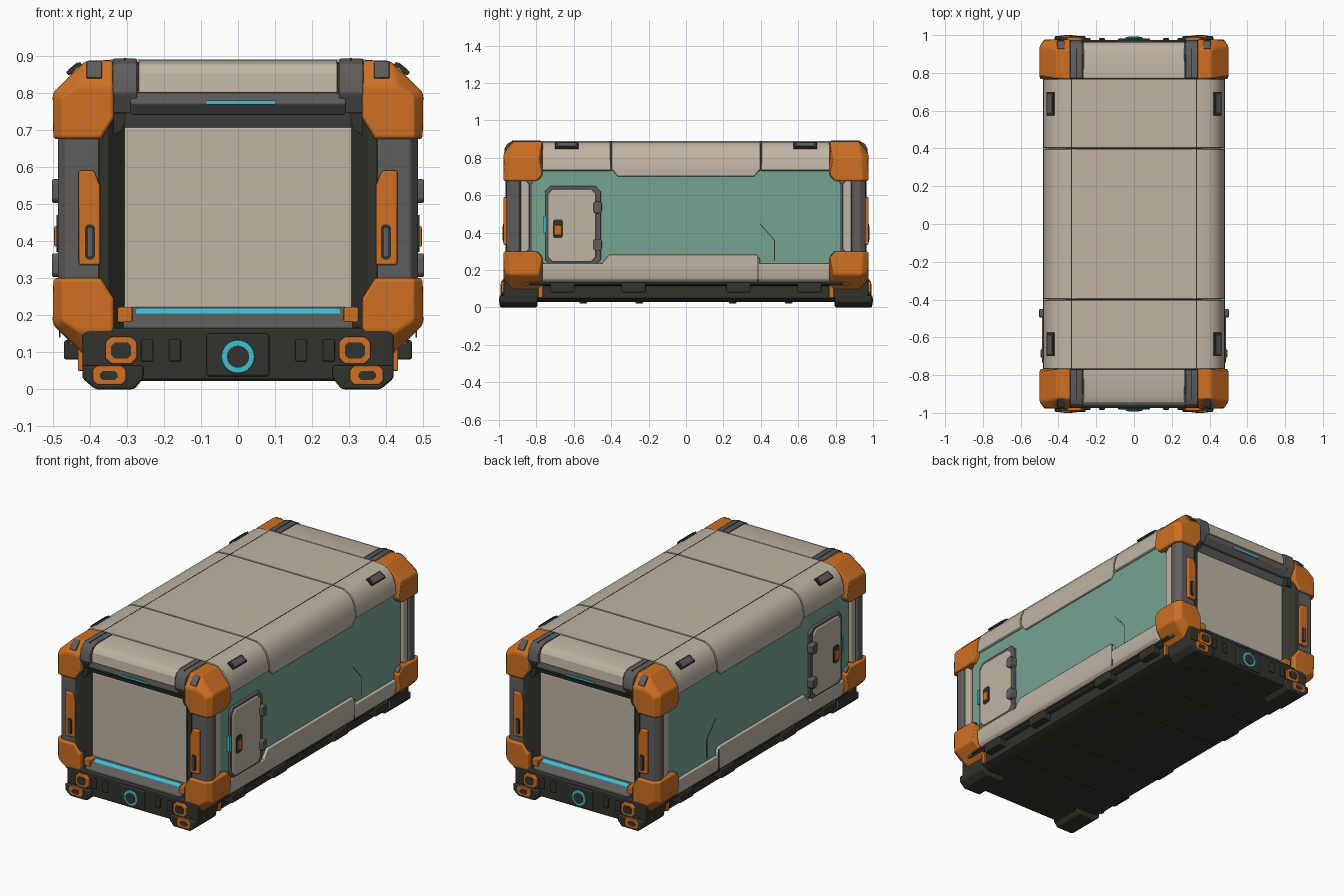
import bpy, bmesh, math
from mathutils import Vector


def material(name, r, g, b):
    m = bpy.data.materials.new(name)
    m.diffuse_color = (r, g, b, 1)
    return m


BEIGE = material("warm beige panel", 0.52, 0.46, 0.375)
ORANGE = material("safety orange", 0.62, 0.16, 0.016)
GREY = material("mid grey metal", 0.115, 0.11, 0.108)
DARK = material("dark olive grey", 0.032, 0.032, 0.025)
TEAL = material("muted teal", 0.18, 0.37, 0.29)
CYAN = material("bright cyan", 0.05, 0.52, 0.65)


def finish(name, bm, mat, mirror="", bevel=0.0, seg=2):
    bmesh.ops.recalc_face_normals(bm, faces=bm.faces)
    me = bpy.data.meshes.new(name)
    bm.to_mesh(me)
    bm.free()
    me.materials.append(mat)
    ob = bpy.data.objects.new(name, me)
    bpy.context.collection.objects.link(ob)
    bpy.ops.object.select_all(action='DESELECT')
    ob.select_set(True)
    bpy.context.view_layer.objects.active = ob
    bpy.ops.object.shade_smooth_by_angle(angle=math.radians(32))
    if bevel:
        b = ob.modifiers.new("soft edges", 'BEVEL')
        b.width, b.segments, b.limit_method = bevel, seg, 'ANGLE'
        b.angle_limit = math.radians(25)
        b.harden_normals = True
    if mirror:
        m = ob.modifiers.new("mirror", 'MIRROR')
        m.use_axis = ("x" in mirror, "y" in mirror, False)
        m.use_mirror_merge = False
    return ob


def prism(name, pts, axis, a, b, mat, mirror="", bevel=0.0, seg=2):
    """Extrude a 2D outline along an axis: x takes (y,z), y takes (x,z), z takes (x,y)."""
    def p3(u, v, t):
        return {"x": (t, u, v), "y": (u, t, v), "z": (u, v, t)}[axis]
    bm = bmesh.new()
    lo = [bm.verts.new(p3(u, v, a)) for u, v in pts]
    hi = [bm.verts.new(p3(u, v, b)) for u, v in pts]
    bm.faces.new(lo)
    bm.faces.new(hi)
    n = len(pts)
    for i in range(n):
        j = (i + 1) % n
        bm.faces.new((lo[i], lo[j], hi[j], hi[i]))
    return finish(name, bm, mat, mirror, bevel, seg)


def box(name, x, y, z, mat, mirror="", bevel=0.0):
    pts = [(x[0], y[0]), (x[1], y[0]), (x[1], y[1]), (x[0], y[1])]
    return prism(name, pts, "z", z[0], z[1], mat, mirror, bevel)


def hull(name, pts, mat, mirror="", bevel=0.0, seg=3):
    bm = bmesh.new()
    for p in pts:
        bm.verts.new(p)
    bmesh.ops.convex_hull(bm, input=bm.verts)
    bmesh.ops.dissolve_limit(bm, angle_limit=0.02, verts=bm.verts, edges=bm.edges)
    return finish(name, bm, mat, mirror, bevel, seg)


def both(half):
    """Complete an outline that is symmetric about x = 0."""
    return half + [(-x, z) for x, z in reversed(half)]


def octagon(u0, u1, v0, v1, c):
    return [(u0 + c, v0), (u1 - c, v0), (u1, v0 + c), (u1, v1 - c),
            (u1 - c, v1), (u0 + c, v1), (u0, v1 - c), (u0, v0 + c)]


# ---- core and undercarriage
box("inner_core", (-0.455, 0.455), (-0.88, 0.88), (0.12, 0.80), GREY)
box("inner_roof", (-0.36, 0.36), (-0.90, 0.90), (0.78, 0.883), DARK)
prism("base_tray", both([(0.37, 0.03), (0.42, 0.05), (0.42, 0.115), (0.46, 0.125), (0.46, 0.14)]),
      "y", -0.84, 0.84, DARK)
for y in (-0.28, 0.28, -0.66, 0.66):
    box("base_bracket", (0.40, 0.47), (y - 0.065, y + 0.065), (0.08, 0.133), DARK, "x", 0.008)
for y in (0.25, 0.55):
    box("underside_rib", (-0.37, 0.37), (y - 0.02, y + 0.02), (0.022, 0.04), DARK, "y", 0.004)

# ---- roof shells, with narrow gaps between sections
roof = both([(0.33, 0.89), (0.40, 0.885), (0.435, 0.868), (0.462, 0.835), (0.478, 0.79),
             (0.482, 0.735), (0.465, 0.728)])
for name, a, b in (("roof_front", -0.768, -0.403), ("roof_middle", -0.397, 0.397),
                   ("roof_back", 0.403, 0.768)):
    prism(name, roof, "y", a, b, BEIGE, "", 0.004)
box("roof_seam", (0.329, 0.333), (-0.77, 0.77), (0.885, 0.891), DARK, "x")
prism("roof_side_drop", [(-0.40, 0.745), (-0.365, 0.70), (0.365, 0.70), (0.40, 0.745)],
      "x", 0.45, 0.481, BEIGE, "x", 0.006)
prism("roof_side_slot", [(0.418, 0.872), (0.457, 0.846), (0.464, 0.856), (0.426, 0.884)],
      "y", 0.575, 0.70, DARK, "xy", 0.003)
prism("roof_slot_insert", [(0.43, 0.874), (0.452, 0.858), (0.458, 0.862), (0.434, 0.882)],
      "y", 0.59, 0.685, GREY, "xy")

# ---- lower side rails
prism("lower_rail", [(0.40, 0.13), (0.455, 0.13), (0.475, 0.15), (0.482, 0.18), (0.482, 0.236), (0.40, 0.236)],
      "y", -0.768, 0.768, BEIGE, "x", 0.006)
prism("lower_rail_rise", [(-0.46, 0.22), (-0.41, 0.283), (0.375, 0.283), (0.395, 0.26), (0.395, 0.22)],
      "x", 0.45, 0.481, BEIGE, "x", 0.006)
box("lower_rail_seam", (0.479, 0.483), (0.383, 0.388), (0.14, 0.27), DARK, "x")

# ---- teal side walls and end strips
prism("teal_wall", [(-0.76, 0.23), (0.77, 0.23), (0.83, 0.30), (0.83, 0.66), (0.765, 0.735),
                    (-0.765, 0.735), (-0.83, 0.66), (-0.83, 0.31)], "x", 0.45, 0.466, TEAL, "x", 0.003)
for i, (p, q) in enumerate((((0.39, 0.45), (0.47, 0.36)), ((0.47, 0.36), (0.47, 0.25)))):
    prism("wall_seam", [p, q, (q[0] + 0.005, q[1]), (p[0] + 0.005, p[1])], "x", 0.464, 0.467, DARK, "x")
prism("side_end_strip", [(0.838, 0.31), (0.885, 0.27), (0.885, 0.70), (0.838, 0.66)],
      "x", 0.45, 0.476, BEIGE, "xy", 0.006)

# ---- corner pillars and orange corner guards
prism("corner_pillar", [(0.35, 0.86), (0.482, 0.892), (0.486, 0.93), (0.465, 0.96), (0.35, 0.96)],
      "z", 0.26, 0.70, GREY, "xy", 0.006)


def guard(flip):
    def zz(z):
        return 0.975 - z if flip else z
    pts = []
    for x, y, z in ((0.335, 0.765, 0.887), (0.41, 0.77, 0.887), (0.335, 0.925, 0.887), (0.41, 0.925, 0.887),
                    (0.50, 0.785, 0.80), (0.50, 0.94, 0.80), (0.335, 0.976, 0.82), (0.43, 0.976, 0.82),
                    (0.475, 0.972, 0.79), (0.335, 0.765, 0.73), (0.335, 0.976, 0.73),
                    (0.37, 0.765, 0.69), (0.37, 0.976, 0.675), (0.475, 0.976, 0.675),
                    (0.498, 0.945, 0.675), (0.498, 0.80, 0.675), (0.498, 0.768, 0.71)):
        pts.append((x, y, zz(z)))
    return pts


hull("upper_corner_guard", guard(False), ORANGE, "xy", 0.010)
hull("lower_corner_guard", guard(True), ORANGE, "xy", 0.010)
prism("guard_top_plate", [(0.928, 0.888), (0.972, 0.842), (0.955, 0.835), (0.92, 0.87)],
      "x", 0.367, 0.408, GREY, "xy", 0.004)
for z in (0.725, 0.27):
    prism("guard_side_lug", octagon(0.775, 0.835, z - 0.03, z + 0.03, 0.018), "x", 0.44, 0.492,
          GREY, "xy", 0.004)
    prism("lug_pin", octagon(0.79, 0.82, z - 0.014, z + 0.014, 0.008), "x", 0.46, 0.496, DARK, "xy")

# ---- end headers
header = [(0.772, 0.889), (0.915, 0.889), (0.945, 0.877), (0.96, 0.855), (0.966, 0.80), (0.772, 0.80)]
prism("end_header", header, "x", -0.268, 0.268, BEIGE, "y", 0.004)
prism("header_strap", [(0.772, 0.892), (0.92, 0.892), (0.955, 0.877), (0.97, 0.85), (0.974, 0.80),
                       (0.94, 0.745), (0.772, 0.745)], "x", 0.272, 0.338, GREY, "xy", 0.005)
box("strap_groove", (0.302, 0.308), (0.775, 0.93), (0.885, 0.8935), DARK, "xy")
prism("header_beam", [(0.86, 0.80), (0.962, 0.80), (0.966, 0.77), (0.94, 0.742), (0.86, 0.742)],
      "x", -0.29, 0.29, GREY, "y", 0.003)
box("header_light", (-0.085, 0.10), (0.95, 0.969), (0.768, 0.779), CYAN, "y")

# ---- recessed end doors and frames
box("end_door", (-0.312, 0.312), (0.86, 0.902), (0.21, 0.708), BEIGE, "y", 0.008)
prism("end_door_top", [(0.86, 0.706), (0.90, 0.706), (0.925, 0.745), (0.86, 0.745)],
      "x", -0.305, 0.305, GREY, "y")
prism("door_jamb", [(0.376, 0.87), (0.376, 0.965), (0.35, 0.962), (0.306, 0.91), (0.306, 0.87)],
      "z", 0.165, 0.75, DARK, "xy", 0.004)
prism("jamb_gusset", [(0.30, 0.745), (0.345, 0.745), (0.345, 0.68), (0.312, 0.70)],
      "y", 0.89, 0.945, DARK, "xy")
prism("door_sill", [(0.86, 0.225), (0.905, 0.222), (0.965, 0.175), (0.965, 0.15), (0.86, 0.15)],
      "x", -0.31, 0.31, GREY, "y", 0.003)
prism("sill_light", [(0.905, 0.219), (0.914, 0.219), (0.928, 0.204), (0.905, 0.204)],
      "x", -0.275, 0.275, CYAN, "y")
box("sill_stop", (0.285, 0.325), (0.90, 0.955), (0.18, 0.222), ORANGE, "xy", 0.005)

# ---- orange grab handles on the end pillars
prism("end_handle", [(0.372, 0.335), (0.428, 0.335), (0.43, 0.345), (0.43, 0.59), (0.388, 0.59), (0.372, 0.55)],
      "y", 0.94, 0.977, ORANGE, "xy", 0.006)
prism("handle_slot", octagon(0.386, 0.413, 0.35, 0.445, 0.008), "y", 0.96, 0.979, DARK, "xy")
box("handle_insert", (0.394, 0.405), (0.96, 0.982), (0.36, 0.435), GREY, "xy")

# ---- end bumpers with feet, hooks and coupling ring
prism("end_bumper", both([(0.25, 0.025), (0.38, 0.012), (0.42, 0.045), (0.42, 0.15), (0.40, 0.165)]),
      "y", 0.81, 0.975, DARK, "y", 0.008)
prism("bumper_foot", [(0.255, 0.03), (0.28, 0.0), (0.385, 0.0), (0.42, 0.03), (0.42, 0.065), (0.255, 0.065)],
      "y", 0.795, 0.995, DARK, "xy", 0.008)
for x in (0.17, 0.245):
    box("bumper_rib", (x - 0.016, x + 0.016), (0.95, 0.984), (0.075, 0.135), DARK, "xy", 0.005)
box("bumper_centre_plate", (-0.085, 0.085), (0.95, 0.983), (0.035, 0.15), DARK, "y", 0.008)
prism("bumper_hook", octagon(0.272, 0.358, 0.068, 0.142, 0.016), "y", 0.95, 0.990, ORANGE, "xy", 0.005)
prism("hook_socket", octagon(0.288, 0.342, 0.083, 0.127, 0.01), "y", 0.96, 0.993, DARK, "xy")
prism("foot_clamp", octagon(0.302, 0.392, 0.012, 0.064, 0.012), "y", 0.97, 0.998, ORANGE, "xy", 0.004)
prism("clamp_socket", octagon(0.325, 0.372, 0.025, 0.05, 0.008), "y", 0.98, 1.0, DARK, "xy")
box("bumper_side_tab", (0.40, 0.432), (0.765, 0.79), (0.05, 0.14), ORANGE, "xy", 0.004)


def circle(r, n=20):
    return [(r * math.cos(2 * math.pi * i / n), 0.088 + r * math.sin(2 * math.pi * i / n)) for i in range(n)]


prism("coupling_ring", circle(0.045), "y", 0.96, 0.989, CYAN, "y", 0.004)
prism("coupling_socket", circle(0.03), "y", 0.97, 0.992, DARK, "y")

# ---- side access doors
prism("side_door_frame", octagon(-0.755, -0.455, 0.225, 0.65, 0.03), "x", 0.45, 0.479, GREY, "x", 0.005)
prism("side_door", octagon(-0.738, -0.482, 0.243, 0.632, 0.025), "x", 0.46, 0.486, BEIGE, "x", 0.006)
for z in (0.335, 0.535):
    prism("side_door_hinge", octagon(-0.495, -0.45, z - 0.032, z + 0.032, 0.01), "x", 0.46, 0.502,
          GREY, "x", 0.005)
prism("latch_plate", octagon(-0.712, -0.658, 0.37, 0.47, 0.01), "x", 0.47, 0.489, DARK, "x")
box("latch_handle", (0.47, 0.496), (-0.705, -0.667), (0.385, 0.44), ORANGE, "x", 0.004)
box("door_status_light", (0.465, 0.482), (-0.765, -0.752), (0.40, 0.49), CYAN, "x")
